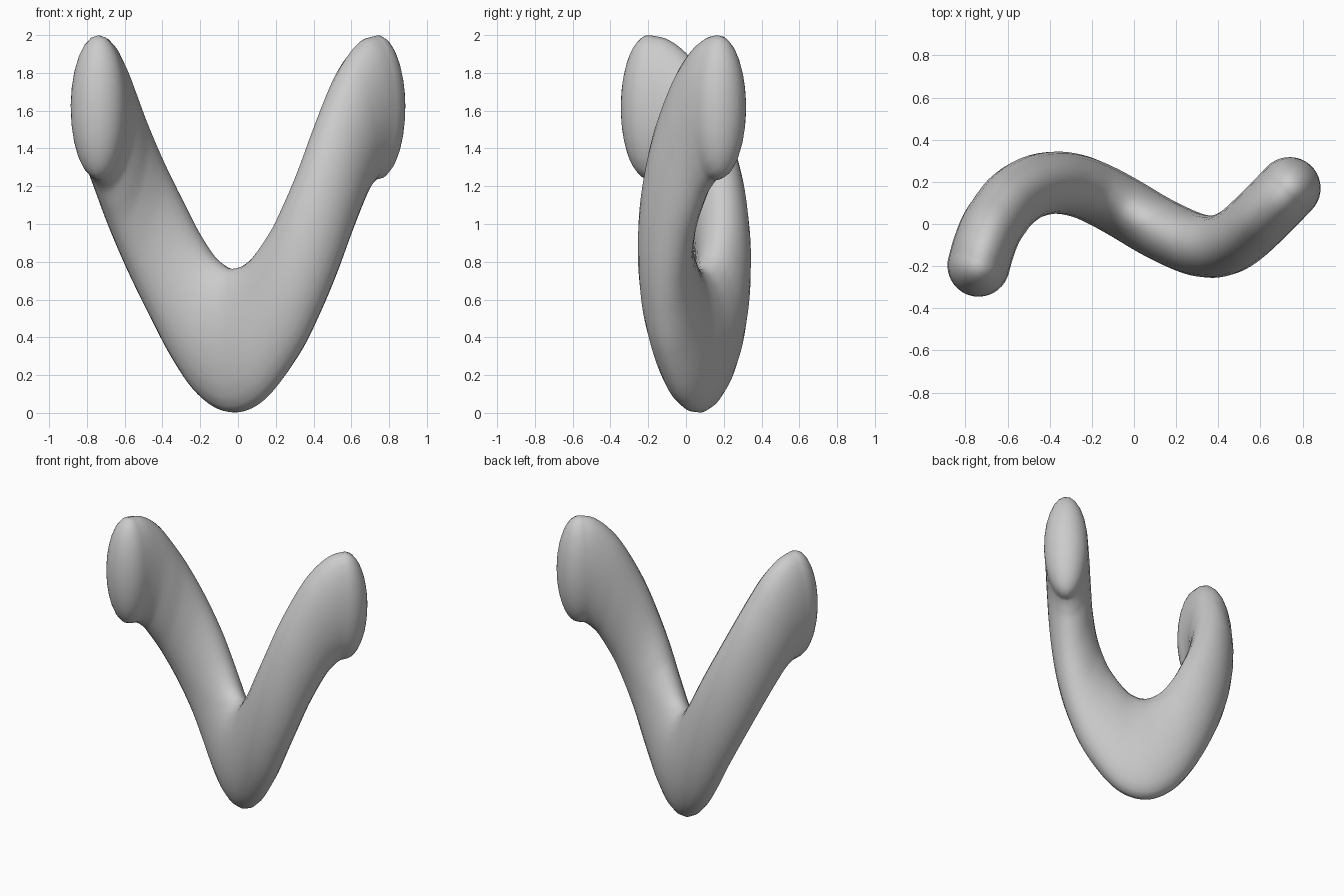
import bpy
import math
from mathutils import Vector
from mathutils.geometry import interpolate_bezier

if "Cube" in bpy.data.objects:
    bpy.data.objects.remove(bpy.data.objects["Cube"])

RADIUS = 0.148
STRETCH = 0.382 / RADIUS  # the round tube is stretched upwards into an ellipse

# Centre line of the tube, from the right end to the left end
path = [(-0.738, -0.197, 1.618), (-0.715, -0.115, 1.597), (-0.682, -0.03, 1.527),
        (-0.642, 0.035, 1.42), (-0.583, 0.11, 1.262),
        (-0.49, 0.172, 1.045), (-0.38, 0.196, 0.82), (-0.27, 0.182, 0.61),
        (-0.16, 0.138, 0.455), (-0.035, 0.07, 0.383), (0.1, -0.01, 0.437),
        (0.245, -0.08, 0.63), (0.34, -0.106, 0.82), (0.42, -0.1, 1.01),
        (0.5, -0.06, 1.228), (0.583, 0.013, 1.437), (0.635, 0.065, 1.535),
        (0.69, 0.12, 1.6), (0.738, 0.17, 1.618)]
knots = [Vector((x, y, z / STRETCH)) for x, y, z in path]
knots = [2 * knots[0] - knots[1]] + knots + [2 * knots[-1] - knots[-2]]

# Smooth the centre line
line = []
for a, b, c, d in zip(knots, knots[1:], knots[2:], knots[3:]):
    line += interpolate_bezier(b, b + (c - a) / 6, c - (d - b) / 6, c, 9)[:-1]
line.append(knots[-2])


# Rounded end: centres and radius factors running outwards
def cap(end, inner):
    out = (end - inner).normalized()
    angles = [math.pi / 2 * i / 10 for i in range(1, 11)]
    return [(end + out * RADIUS * math.sin(t), max(math.cos(t), 0.002)) for t in angles]


samples = cap(line[0], line[1])[::-1] + [(p, 1.0) for p in line] + cap(line[-1], line[-2])

# Curved tube
curve = bpy.data.curves.new("curved_tube", "CURVE")
curve.dimensions = "3D"
curve.bevel_depth = RADIUS
curve.bevel_resolution = 10
curve.use_fill_caps = True
spline = curve.splines.new("POLY")
spline.points.add(len(samples) - 1)
for point, (position, factor) in zip(spline.points, samples):
    point.co = (*position, 1)
    point.radius = factor
tube = bpy.data.objects.new("curved_tube", curve)
bpy.context.collection.objects.link(tube)
tube.scale.z = STRETCH

# Plain grey material
grey = bpy.data.materials.new("plain_grey")
grey.use_nodes = True
colour = (0.6, 0.6, 0.6, 1)
grey.diffuse_color = colour
grey.node_tree.nodes["Principled BSDF"].inputs["Base Color"].default_value = colour
curve.materials.append(grey)

# Turn into a smooth mesh
bpy.ops.object.select_all(action="DESELECT")
tube.select_set(True)
bpy.context.view_layer.objects.active = tube
bpy.ops.object.convert(target="MESH")
bpy.ops.object.transform_apply(location=False, rotation=False, scale=True)
bpy.ops.object.shade_smooth()
